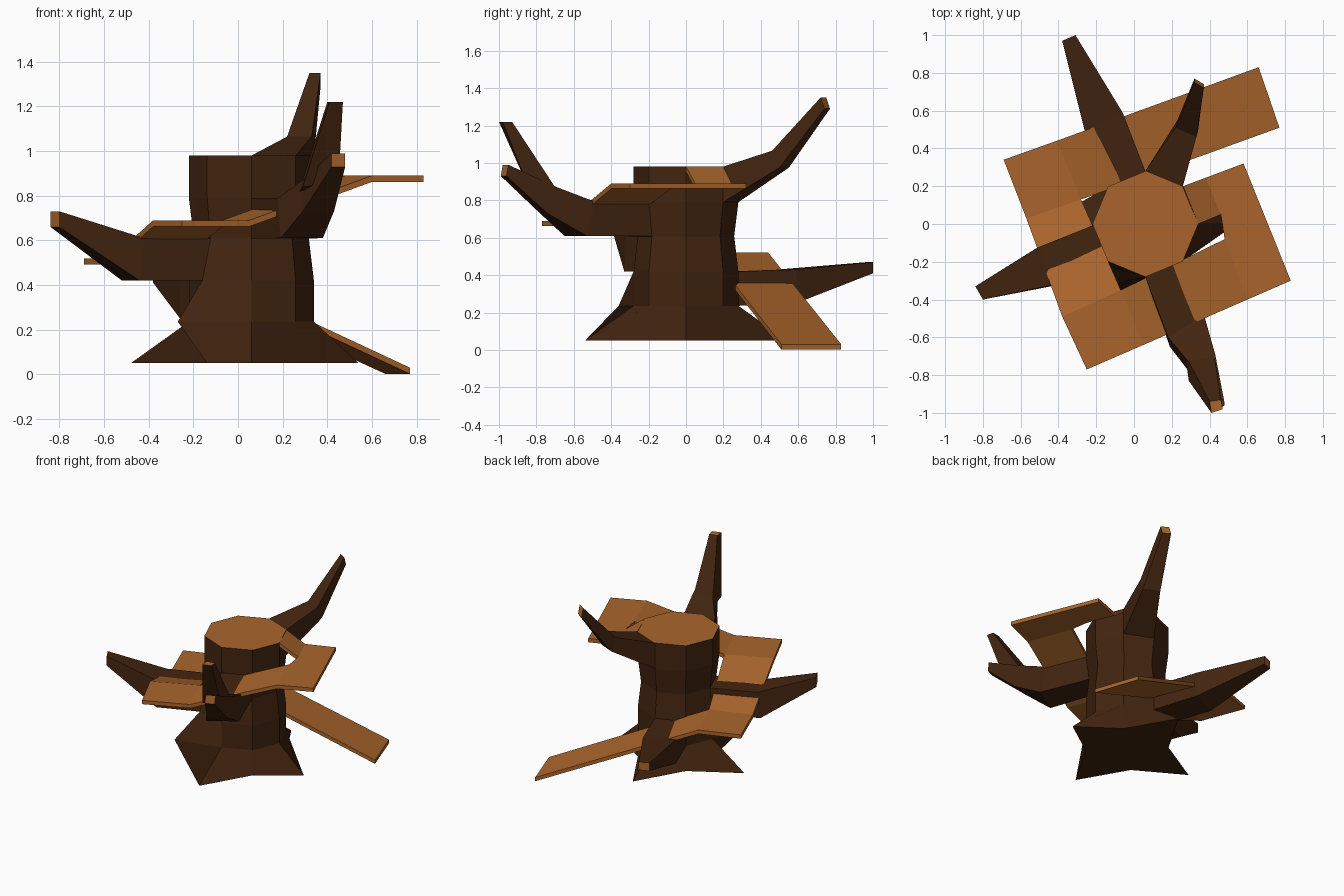
import bpy, bmesh
from math import sin, cos, radians

if "Cube" in bpy.data.objects:
    bpy.data.objects.remove(bpy.data.objects["Cube"])


def material(name, color):
    m = bpy.data.materials.new(name)
    m.diffuse_color = color
    m.use_nodes = True
    m.node_tree.nodes["Principled BSDF"].inputs["Base Color"].default_value = m.diffuse_color
    return m


BARK = material("bark", (0.055, 0.018, 0.005, 1))
WOOD = material("cut_wood", (0.40, 0.13, 0.025, 1))


def finish(name, bm, mats):
    bmesh.ops.recalc_face_normals(bm, faces=bm.faces)
    me = bpy.data.meshes.new(name)
    bm.to_mesh(me)
    bm.free()
    for m in mats:
        me.materials.append(m)
    ob = bpy.data.objects.new(name, me)
    bpy.context.collection.objects.link(ob)
    return ob


def loft(name, rings, cap_start=True):
    """Bridge rings of points; the last ring gets a cut wood cap."""
    bm = bmesh.new()
    rs = [[bm.verts.new(p) for p in r] for r in rings]
    n = len(rs[0])
    for a, b in zip(rs, rs[1:]):
        for i in range(n):
            j = (i + 1) % n
            bm.faces.new((a[i], a[j], b[j], b[i]))
    bm.faces.new(rs[-1]).material_index = 1
    if cap_start:
        bm.faces.new(rs[0][::-1])
    return finish(name, bm, (BARK, WOOD))


# Trunk: octagon with flared roots, a knobbly knee and a slight waist
CX, R = 0.06, 0.28
levels = [(0.05, 1), (0.236, 1), (0.42, 1), (0.608, 0.92), (0.79, 1), (0.98, 1)]
rings = []
for k, (z, s) in enumerate(levels):
    ring = []
    for i in range(8):
        a = radians(45 * i)
        r = R * s
        if k == 0 and i % 2 == 0:
            r = 0.48 if i in (0,) else 0.54
        ring.append((CX + r * cos(a), r * sin(a), z))
    rings.append(ring)
rings[1][5] = (-0.27, -0.36, 0.236)
rings[2][5] = (-0.16, -0.22, 0.42)
loft("trunk", rings)


# Branches: square sections given as left, right, bottom z, top z, top shift
def section(l, r, z0, z1, sx=0, sy=0):
    return [(l[0], l[1], z0), (r[0], r[1], z0),
            (r[0] + sx, r[1] + sy, z1), (l[0] + sx, l[1] + sy, z1)]


def branch(name, level, side, *sections):
    lo, hi = rings[level], rings[level + 1]
    j = (side + 1) % 8
    loft(name, [[lo[side], lo[j], hi[j], hi[side]]] + [section(*s) for s in sections], False)


branch("back_branch", 1, 2,
       ((-0.06, 0.59), (-0.26, 0.49), 0.25, 0.43),
       ((-0.31, 1.0), (-0.38, 0.97), 0.41, 0.47))
branch("left_branch", 2, 4,
       ((-0.52, -0.13), (-0.44, -0.33), 0.42, 0.61, 0.02, 0.01),
       ((-0.84, -0.33), (-0.80, -0.40), 0.66, 0.73))
branch("front_branch", 3, 6,
       ((0.19, -0.65), (0.38, -0.53), 0.61, 0.79, -0.01, 0.05),
       ((0.29, -0.78), (0.43, -0.74), 0.73, 0.87, 0, 0.05),
       ((0.42, -0.99), (0.48, -0.96), 0.93, 0.99, 0, 0.01))
branch("upper_branch", 4, 1,
       ((0.34, 0.50), (0.23, 0.55), 0.975, 1.065, -0.01, -0.04),
       ((0.37, 0.74), (0.32, 0.77), 1.29, 1.35, 0, -0.02))

# Upright fork on the front branch
loft("front_branch_fork",
     [[(0.29, -0.83, 0.84), (0.45, -0.84, 0.86), (0.42, -0.66, 0.81), (0.27, -0.69, 0.81)],
      [(0.41, -1.0, 1.22), (0.47, -0.98, 1.22), (0.46, -0.93, 1.22), (0.40, -0.94, 1.22)]])

# Spiral ramp: top panels (sloped and level), thickened downwards
P = [(0.66, 0.83, 0.03), (0.77, 0.51, 0.03),      # foot
     (-0.41, 0.44, 0.52), (-0.28, 0.13, 0.52),    # first landing
     (-0.69, 0.34, 0.52), (-0.57, 0.03, 0.52),
     (-0.38, -0.49, 0.69), (-0.07, -0.35, 0.69),  # second landing
     (-0.25, -0.77, 0.69), (0.05, -0.64, 0.69),
     (0.60, -0.40, 0.89), (0.48, -0.08, 0.89),    # third landing
     (0.83, -0.30, 0.89), (0.58, 0.32, 0.89),
     (0.38, 0.245, 0.89), (0.46, 0.05, 0.89),
     (0.26, 0.20, 0.98), (0.34, 0.0, 0.98)]       # trunk top
panels = [(0, 2, 3, 1), (2, 4, 5, 3), (3, 5, 6, 7), (7, 6, 8, 9),
          (7, 9, 10, 11), (11, 10, 12, 13, 14, 15), (15, 14, 16, 17)]
bm = bmesh.new()
vs = [bm.verts.new(p) for p in P]
faces = [bm.faces.new([vs[i] for i in f]) for f in panels]
out = bmesh.ops.extrude_face_region(bm, geom=faces, use_keep_orig=True)
low = [g for g in out["geom"] if isinstance(g, bmesh.types.BMVert)]
bmesh.ops.translate(bm, verts=low, vec=(0, 0, -0.028))
finish("spiral_ramp", bm, (WOOD,))
